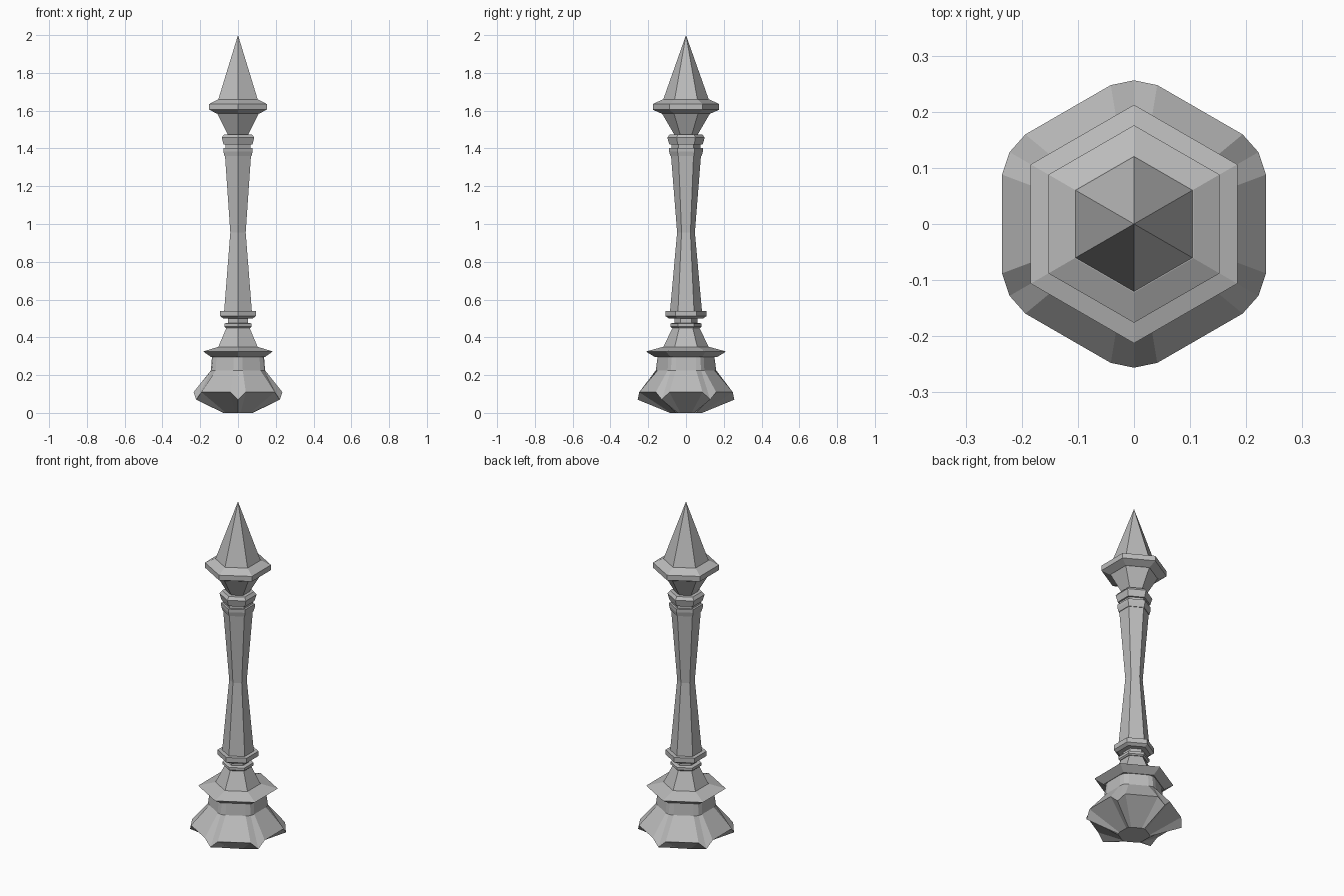
import bpy, bmesh, math

if "Cube" in bpy.data.objects:
    bpy.data.objects.remove(bpy.data.objects["Cube"])

stone = bpy.data.materials.new("grey_stone")
stone.diffuse_color = (0.5, 0.5, 0.5, 1)
stone.use_nodes = True
stone.node_tree.nodes["Principled BSDF"].inputs["Base Color"].default_value = stone.diffuse_color


def skin(name, rings):
    """Closed solid through rings of equal point count; a one-point ring is a tip."""
    bm = bmesh.new()
    loops = [[bm.verts.new(p) for p in ring] for ring in rings]
    for a, b in zip(loops, loops[1:]):
        n = len(a)
        for i in range(n):
            j = (i + 1) % n
            bm.faces.new((a[i], a[j], b[0]) if len(b) == 1 else (a[i], a[j], b[j], b[i]))
    for end in (loops[0], loops[-1]):
        if len(end) > 2:
            bm.faces.new(end)
    bmesh.ops.recalc_face_normals(bm, faces=bm.faces)
    mesh = bpy.data.meshes.new(name)
    bm.to_mesh(mesh)
    bm.free()
    mesh.materials.append(stone)
    obj = bpy.data.objects.new(name, mesh)
    bpy.context.collection.objects.link(obj)


def hex_ring(r, z):
    """Hexagon with corners on the y axis."""
    if r == 0:
        return [(0, 0, z)]
    angles = [math.radians(30 + 60 * i) for i in range(6)]
    return [(r * math.cos(a), r * math.sin(a), z) for a in angles]


def soft_ring(corner_r, corner_z, side_r, side_z):
    """Hexagon whose corners are each rounded with three points."""
    ring = []
    for i in range(6):
        for off, r, z in ((-9.5, side_r, side_z), (0, corner_r, corner_z), (9.5, side_r, side_z)):
            a = math.radians(30 + 60 * i + off)
            ring.append((r * math.cos(a), r * math.sin(a), z))
    return ring


# Flared foot with notched corners, and its neck
skin("foot", [soft_ring(0.085, 0, 0.083, 0),
              soft_ring(0.256, 0.07, 0.251, 0.11),
              soft_ring(0.16, 0.225, 0.153, 0.225),
              soft_ring(0.15, 0.30, 0.147, 0.30)])

# Six-sided turned parts: (radius, height) profiles
parts = {
    "foot_cap": [(0.163, 0.295), (0.2125, 0.325), (0.12, 0.35)],
    "lower_cone": [(0.12, 0.35), (0.07, 0.452)],
    "lower_ring": [(0.075, 0.45), (0.083, 0.457), (0.083, 0.472), (0.075, 0.476)],
    "ring_neck": [(0.06, 0.47), (0.06, 0.512)],
    "upper_ring": [(0.09, 0.50), (0.109, 0.512), (0.109, 0.54)],
    "shaft": [(0.085, 0.535), (0.047, 0.955), (0.08, 1.37)],
    "lower_collar": [(0.083, 1.36), (0.09, 1.385), (0.09, 1.403)],
    "collar_neck": [(0.077, 1.40), (0.077, 1.425)],
    "upper_collar": [(0.088, 1.42), (0.099, 1.458), (0.085, 1.475)],
    "finial_stem": [(0.06, 1.47), (0.13, 1.59)],
    "finial_flange": [(0.13, 1.585), (0.176, 1.605), (0.176, 1.635), (0.122, 1.66)],
    "spire": [(0.122, 1.655), (0, 2.0)],
}
for name, profile in parts.items():
    skin(name, [hex_ring(r, z) for r, z in profile])
